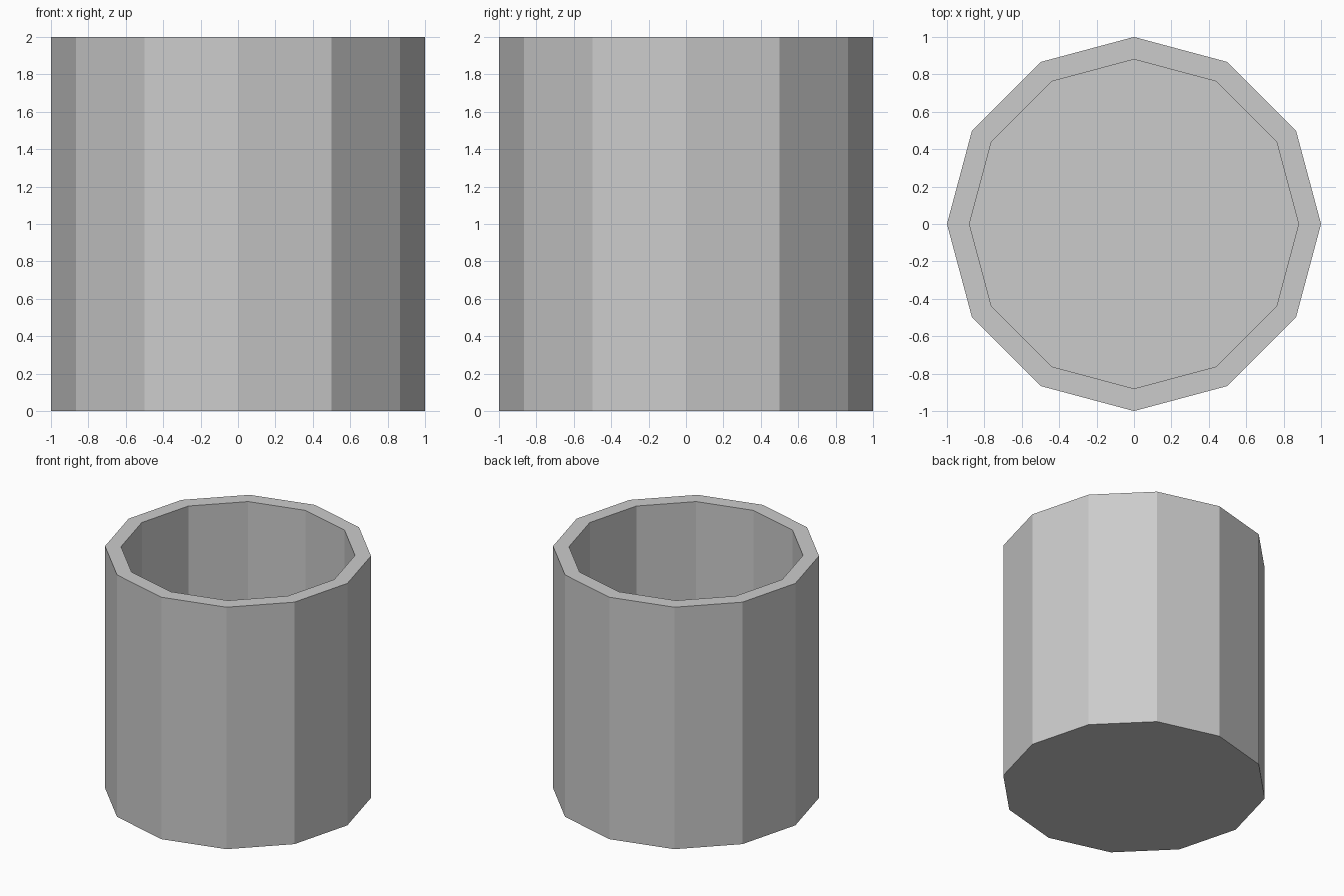
import bpy, bmesh, math

if "Cube" in bpy.data.objects:
    bpy.data.objects.remove(bpy.data.objects["Cube"])

SIDES = 12
OUTER, INNER = 1.0, 0.88
HEIGHT, FLOOR = 2.0, 0.12

bm = bmesh.new()


def ring(radius, z):
    return [bm.verts.new((radius * math.cos(2 * math.pi * i / SIDES),
                          radius * math.sin(2 * math.pi * i / SIDES), z))
            for i in range(SIDES)]


# Profile from outside base, up over the rim, down to the inside floor
profile = [(OUTER, 0), (OUTER, HEIGHT), (INNER, HEIGHT), (INNER, FLOOR)]
rings = [ring(r, z) for r, z in profile]

# Outer wall, rim and inner wall
for a, b in zip(rings, rings[1:]):
    for i in range(SIDES):
        j = (i + 1) % SIDES
        bm.faces.new((a[i], a[j], b[j], b[i]))

# Underside and inside floor
bm.faces.new(rings[0][::-1])
bm.faces.new(rings[-1])
bmesh.ops.recalc_face_normals(bm, faces=bm.faces[:])

mesh = bpy.data.meshes.new("open_cup")
bm.to_mesh(mesh)
bm.free()
bpy.context.collection.objects.link(bpy.data.objects.new("open_cup", mesh))
